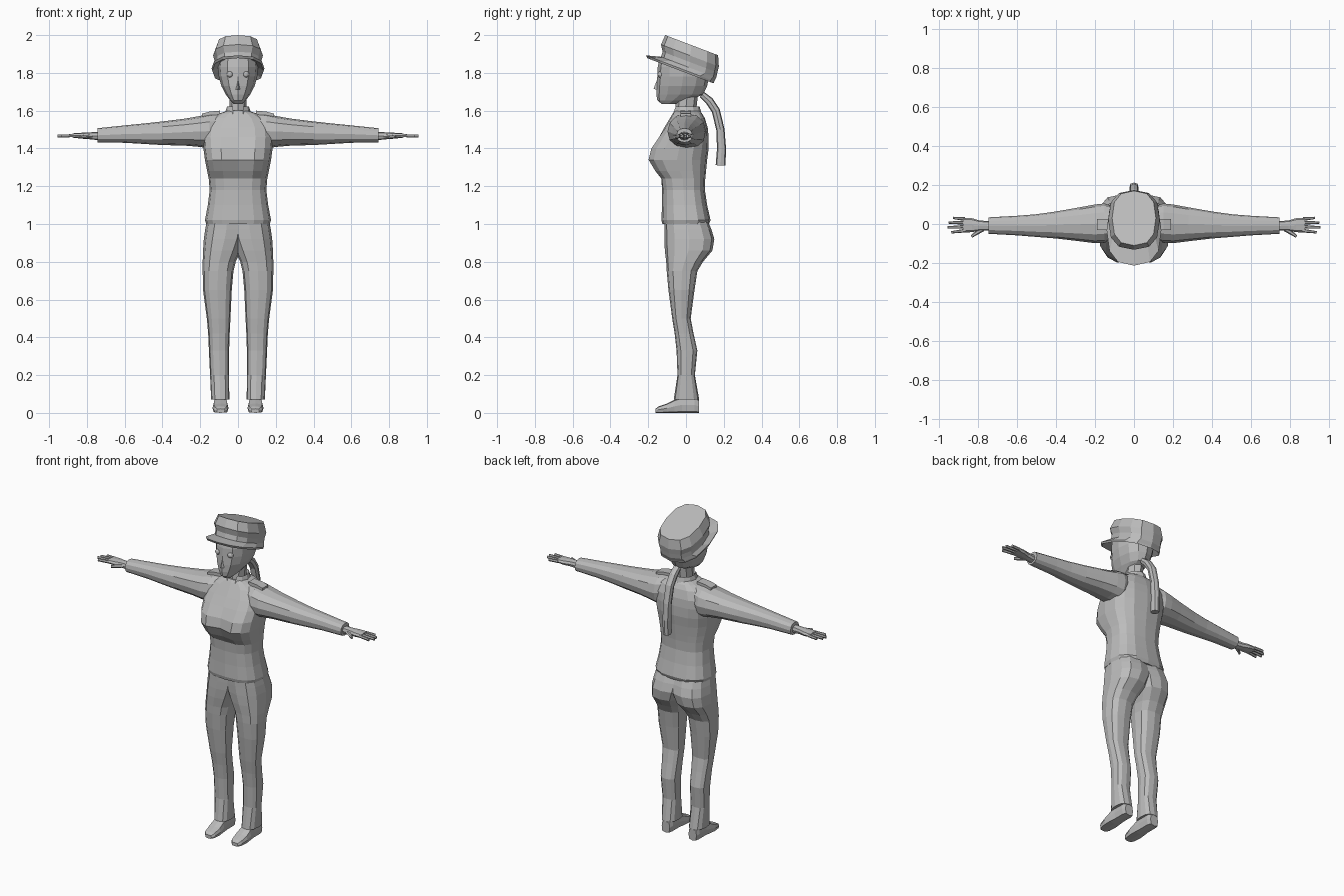
import bpy, bmesh, math
from mathutils import Vector, Matrix

grey = bpy.data.materials.new("plain grey")
grey.diffuse_color = (0.5, 0.5, 0.5, 1)


def finish(name, bm, mirror=False):
    bmesh.ops.recalc_face_normals(bm, faces=bm.faces)
    me = bpy.data.meshes.new(name)
    bm.to_mesh(me)
    bm.free()
    me.materials.append(grey)
    ob = bpy.data.objects.new(name, me)
    bpy.context.collection.objects.link(ob)
    if mirror:
        m = ob.modifiers.new("mirror", 'MIRROR')
        m.use_mirror_merge = False
    return ob


def outline(a0, a1, b0, b1, n, p):
    """Rounded-box outline inside a0..a1, b0..b1."""
    pts = []
    for i in range(n):
        t = 2 * math.pi * i / n
        c, s = math.cos(t), math.sin(t)
        u = math.copysign(abs(c) ** (2 / p), c) if abs(c) > 1e-6 else 0
        v = math.copysign(abs(s) ** (2 / p), s) if abs(s) > 1e-6 else 0
        pts.append(((a0 + a1) / 2 + u * (a1 - a0) / 2, (b0 + b1) / 2 + v * (b1 - b0) / 2))
    return pts


def skin(name, rings, mirror=False, caps=True):
    bm = bmesh.new()
    loops = [[bm.verts.new(v) for v in r] for r in rings]
    n = len(loops[0])
    for a, b in zip(loops, loops[1:]):
        for i in range(n):
            j = (i + 1) % n
            bm.faces.new((a[i], a[j], b[j], b[i]))
    if caps:
        bm.faces.new(loops[0])
        bm.faces.new(loops[-1])
    return finish(name, bm, mirror)


def loft(name, axis, rows, n=12, p=2.4, mirror=False, slope=0, caps=True):
    """rows: (position on axis, a0, a1, b0, b1), a and b the other two axes in order."""
    rings = []
    for pos, *box in rows:
        ring = []
        for a, b in outline(*box, n, p):
            if axis == 'x':
                ring.append((pos, a, b))
            elif axis == 'y':
                ring.append((a, pos, b))
            else:
                ring.append((a, b, pos - slope * b))
        rings.append(ring)
    return skin(name, rings, mirror, caps)


def bar(name, p0, p1, w0, w1, h, mirror=False):
    """Six-sided tapering rod between two points."""
    p0, p1 = Vector(p0), Vector(p1)
    side = (p1 - p0).cross(Vector((0, 0, 1))).normalized()
    up = side.cross(p1 - p0).normalized()
    return skin(name, [[q + side * a + up * b for a, b in outline(-w, w, -h, h, 6, 2)]
                       for q, w in ((p0, w0), (p1, w1))], mirror)


# Jacket: (height, half width, front, back, groove down the chest)
jacket = [(1.00, .168, -.125, .122, 0), (1.02, .175, -.13, .13, 0), (1.10, .160, -.127, .112, 0),
          (1.18, .150, -.127, .10, 0), (1.24, .155, -.135, .102, .005), (1.28, .163, -.17, .106, .02),
          (1.34, .175, -.207, .112, .03), (1.40, .183, -.192, .12, .022), (1.46, .187, -.15, .12, .008),
          (1.51, .182, -.115, .115, 0), (1.56, .145, -.085, .10, 0), (1.585, .10, -.07, .085, 0),
          (1.60, .055, -.06, .07, 0)]
rings = []
for z, w, f, b, groove in jacket:
    ring = [Vector((x, y, z)) for x, y in outline(-w, w, f, b, 16, 2.7)]
    ring[12].y += groove
    rings.append(ring)
skin("jacket", rings)

# Trousers, one leg mirrored
loft("trouser_leg", 'z', [(1.03, -.05, .162, -.115, .11), (.97, -.05, .174, -.115, .135),
     (.92, -.04, .181, -.115, .15), (.86, -.015, .185, -.112, .14), (.80, .012, .187, -.105, .09),
     (.75, .024, .187, -.102, .06), (.65, .033, .185, -.093, .045), (.50, .04, .165, -.073, .025),
     (.42, .044, .158, -.06, .04), (.33, .047, .154, -.05, .06), (.20, .047, .148, -.045, .047),
     (.07, .046, .142, -.065, .07)], p=2.6, mirror=True)

# Shoes and ankles
loft("shoe", 'y', [(-.162, .07, .112, 0, .022), (-.145, .056, .128, 0, .034), (-.10, .05, .135, 0, .05),
     (-.06, .053, .132, 0, .07), (-.02, .057, .127, 0, .085), (.045, .057, .127, 0, .085),
     (.068, .065, .12, 0, .07)], n=8, p=4, mirror=True)

# Sleeves
loft("sleeve", 'x', [(.09, -.07, .085, 1.42, 1.588), (.15, -.095, .105, 1.40, 1.583),
     (.20, -.098, .10, 1.408, 1.572), (.28, -.088, .085, 1.415, 1.558), (.40, -.074, .064, 1.418, 1.543),
     (.50, -.066, .05, 1.424, 1.532), (.60, -.058, .042, 1.43, 1.522), (.745, -.05, .034, 1.432, 1.507)],
     p=2.3, mirror=True)

# Hands with fingers and thumb
loft("hand", 'x', [(.73, -.033, .014, 1.443, 1.488), (.79, -.034, .018, 1.449, 1.485),
     (.83, -.042, .03, 1.452, 1.483), (.875, -.043, .032, 1.457, 1.48)], n=8, p=2.8, mirror=True)
for i, (y, tip) in enumerate(((.025, .925), (.006, .95), (-.014, .955), (-.034, .935))):
    bar(f"finger_{i + 1}", (.865, y, 1.468), (tip, y * 1.25, 1.466), .0095, .006, .009, True)
bar("thumb", (.775, -.025, 1.465), (.832, -.064, 1.46), .014, .007, .010, True)

# Shoulder straps
skin("shoulder_strap", [[(x, y, z + dz) for y, dz in ((-.03, -.02), (.026, -.02), (.026, .012), (-.03, .012))]
     for x, z in ((.095, 1.588), (.15, 1.583), (.19, 1.572))], True)

# Neck and collar
loft("neck", 'z', [(1.56, -.05, .05, -.055, .06), (1.61, -.044, .044, -.056, .055),
     (1.70, -.046, .046, -.05, .065)], n=8, p=2)
bm = bmesh.new()
strips = []
for z, w, f, b, gap in ((1.565, .078, -.082, .088, .35), (1.622, .058, -.062, .072, .5), (1.57, .05, -.055, .06, .5)):
    row = []
    for i in range(11):
        t = -math.pi / 2 + gap + (2 * math.pi - 2 * gap) * i / 10
        row.append(bm.verts.new((w * math.cos(t), (f + b) / 2 + (b - f) / 2 * math.sin(t), z)))
    strips.append(row)
for a, b in zip(strips, strips[1:]):
    for i in range(10):
        bm.faces.new((a[i], a[i + 1], b[i + 1], b[i]))
finish("collar", bm)

# Head, nose and eyes
loft("head", 'z', [(1.635, -.022, .022, -.128, -.06), (1.655, -.042, .042, -.152, .02),
     (1.685, -.064, .064, -.157, .09), (1.73, -.088, .088, -.156, .112), (1.78, -.102, .102, -.152, .122),
     (1.83, -.106, .106, -.15, .125), (1.88, -.10, .10, -.14, .11)], p=2.2)
bm = bmesh.new()
v = [bm.verts.new(c) for c in ((0, -.145, 1.785), (-.016, -.145, 1.71), (.016, -.145, 1.71), (0, -.172, 1.715))]
for a, b, c in ((0, 1, 3), (0, 3, 2), (1, 2, 3), (0, 2, 1)):
    bm.faces.new((v[a], v[b], v[c]))
finish("nose", bm)
bm = bmesh.new()
bmesh.ops.create_uvsphere(bm, u_segments=10, v_segments=6, radius=.018,
                          matrix=Matrix.Translation((.043, -.133, 1.792)) @ Matrix.Rotation(math.pi / 2, 4, 'X'))
finish("eye", bm, True)

# Cap, leaning back, with a peak that flares out at the front
loft("cap", 'z', [(1.958, -.112, .112, -.11, .17), (1.90, -.132, .132, -.132, .174),
     (1.865, -.122, .122, -.124, .166), (1.835, -.122, .122, -.132, .16), (1.812, -.14, .14, -.213, .15),
     (1.80, -.136, .136, -.205, .146), (1.83, -.105, .105, -.13, .13)], n=12, p=2.6, slope=.38)

# Ponytail
tail = [(.085, 1.685, .022, .018), (.125, 1.65, .024, .022), (.158, 1.60, .024, .022),
        (.182, 1.50, .023, .022), (.188, 1.40, .023, .024), (.183, 1.31, .022, .026)]
rings = []
for i, (y, z, w, d) in enumerate(tail):
    a, b = tail[max(i - 1, 0)], tail[min(i + 1, len(tail) - 1)]
    along = Vector((0, b[0] - a[0], b[1] - a[1])).normalized()
    out = Vector((0, -along.z, along.y))
    rings.append([Vector((u, y, z)) + out * s for u, s in outline(-w, w, -d, d, 8, 2.6)])
skin("ponytail", rings)
